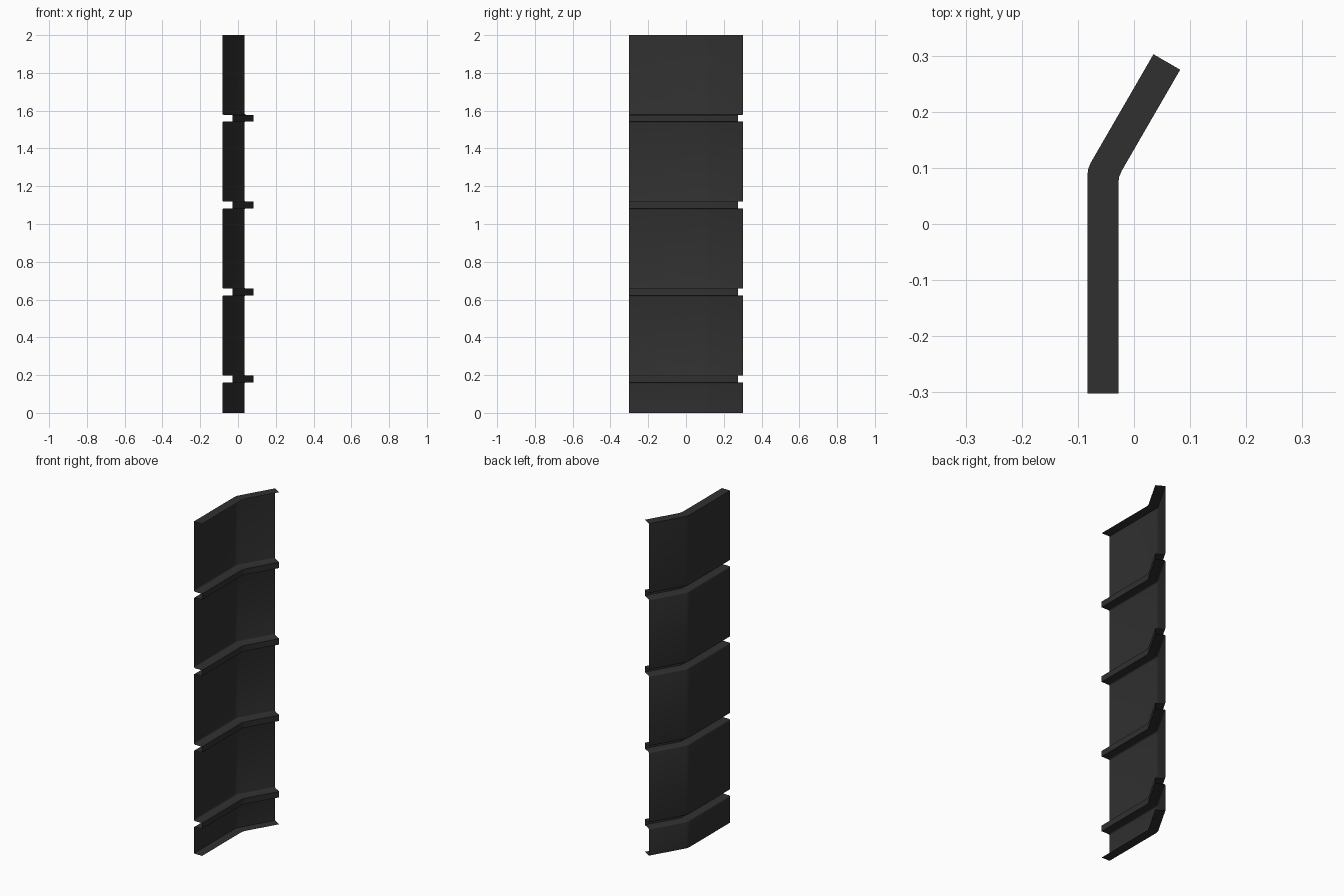
import bpy, bmesh, math
from mathutils import Vector

if "Cube" in bpy.data.objects:
    bpy.data.objects.remove(bpy.data.objects["Cube"])

DEPTH = 0.055      # how far flanges and grooves step back from the outer face
HEIGHT = 2.0
FILLET = 0.008
GROOVES = [0.162 + 0.4604 * i for i in range(4)]
GROOVE_H = 0.035

# Vertical section as (offset from outer face, z): flange, panels, grooves, flange
section = [(DEPTH, 0), (0, 0)]
for z in GROOVES:
    top = z + GROOVE_H
    arc = [(FILLET * (1 - math.cos(a)), FILLET * (1 - math.sin(a)))
           for a in (0, math.pi / 6, math.pi / 3, math.pi / 2)]
    section += [(o, z - h) for o, h in arc]
    section += [(DEPTH, z), (DEPTH, top)]
    section += [(o, top + h) for o, h in reversed(arc)]
section += [(0, HEIGHT), (DEPTH, HEIGHT)]

# Plan of the bent sheet: straight leg, then a leg turned by 30 degrees
TURN = math.radians(30)
leg = Vector((math.sin(TURN), math.cos(TURN)))
leg_normal = Vector((math.cos(TURN), -math.sin(TURN)))
start, corner, end = Vector((-0.083, -0.302)), Vector((-0.083, 0.099)), Vector((0.0347, 0.3025))


def plan_points(offset):
    """Plan path offset inward, with a small eased bend."""
    c = corner + Vector((offset, -offset * math.tan(TURN / 2)))
    a, b = c - Vector((0, 0.012)), c + leg * 0.012
    mid = a * 0.25 + c * 0.5 + b * 0.25
    return [start + Vector((offset, 0)), a, mid, b, end + leg_normal * offset]


# Sweep the section along the plan
bm = bmesh.new()
rows = [[bm.verts.new((p.x, p.y, z)) for p in plan_points(o)] for o, z in section]
for lower, upper in zip(rows, rows[1:]):
    for i in range(len(lower) - 1):
        bm.faces.new((lower[i], upper[i], upper[i + 1], lower[i + 1])).normal_flip()
mesh = bpy.data.meshes.new("bent_wall_panel")
bm.to_mesh(mesh)
bm.free()

panel = bpy.data.objects.new("bent_wall_panel", mesh)
bpy.context.collection.objects.link(panel)
mat = bpy.data.materials.new("charcoal")
mat.diffuse_color = (0.03, 0.03, 0.03, 1)
mat.use_nodes = True
mat.node_tree.nodes["Principled BSDF"].inputs["Base Color"].default_value = mat.diffuse_color
mesh.materials.append(mat)

bpy.context.view_layer.objects.active = panel
panel.select_set(True)
bpy.ops.object.shade_smooth_by_angle(angle=math.radians(31))
